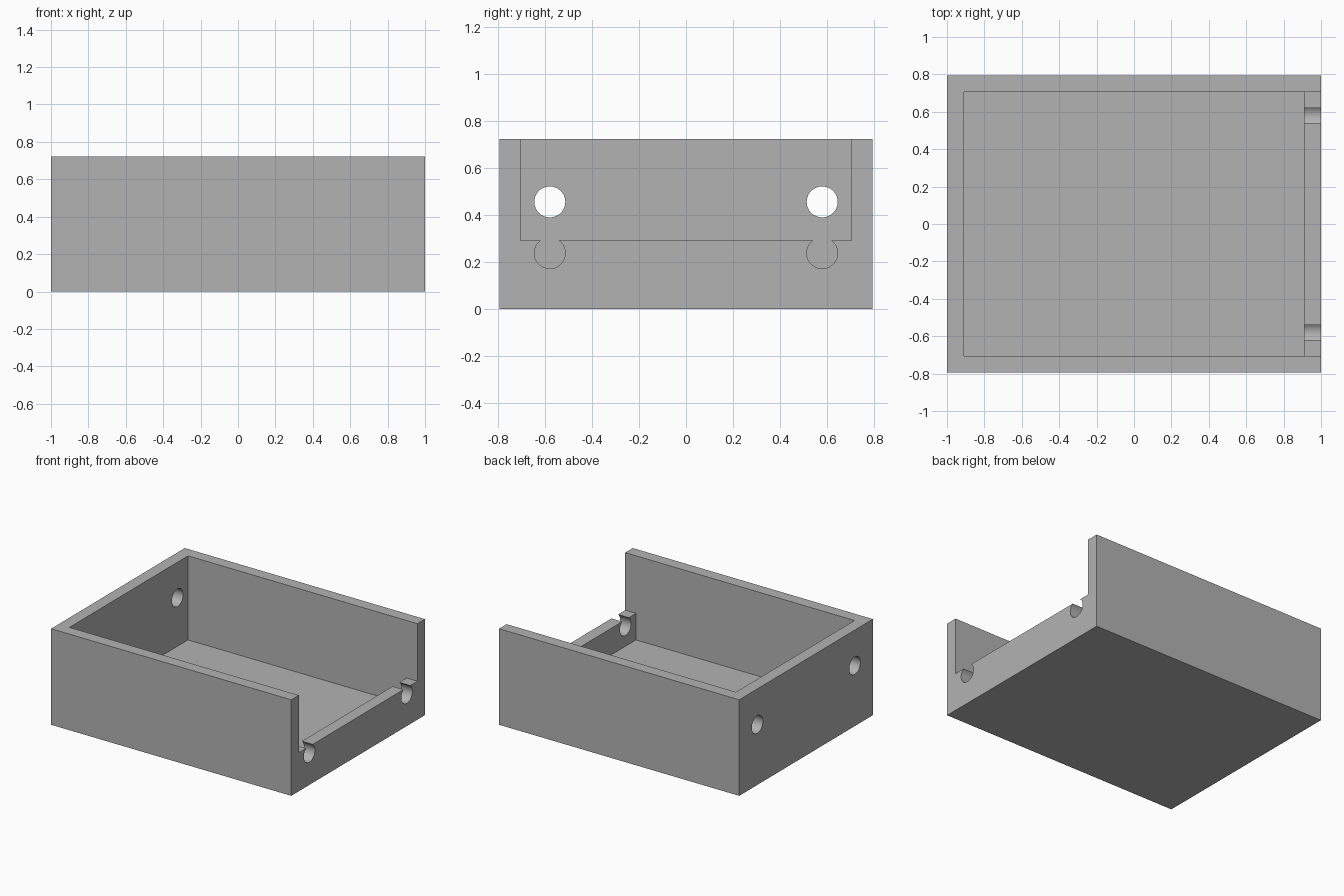
import bpy
import math

cube = bpy.data.objects.get("Cube")
if cube:
    bpy.data.objects.remove(cube, do_unlink=True)

# Overall dimensions
LENGTH, WIDTH, HEIGHT = 2.0, 1.59, 0.723
WALL = 0.09
LOW_WALL = 0.29
HOLE_Y, HOLE_R = 0.58, 0.066
HIGH_HOLE_Z, LOW_HOLE_Z = 0.455, 0.237

# Plain grey material
GREY = (0.45, 0.45, 0.45, 1.0)
grey = bpy.data.materials.new("grey")
grey.use_nodes = True
grey.diffuse_color = GREY
grey.node_tree.nodes["Principled BSDF"].inputs["Base Color"].default_value = GREY


def box(name, low, high):
    centre = [(a + b) / 2 for a, b in zip(low, high)]
    bpy.ops.mesh.primitive_cube_add(size=1, location=centre)
    obj = bpy.context.object
    obj.name = name
    obj.scale = [b - a for a, b in zip(low, high)]
    bpy.ops.object.transform_apply(location=True, rotation=True, scale=True)
    obj.data.materials.append(grey)
    return obj


def hole_cutter(name, x, y, z):
    bpy.ops.mesh.primitive_cylinder_add(
        vertices=48, radius=HOLE_R, depth=WALL * 3,
        location=(x, y, z), rotation=(0, math.pi / 2, 0))
    obj = bpy.context.object
    obj.name = name
    obj.data.materials.append(grey)
    return obj


# Solid tray body
hx, hy = LENGTH / 2, WIDTH / 2
ix, iy = hx - WALL, hy - WALL
tray = box("tray", (-hx, -hy, 0), (hx, hy, HEIGHT))

# Inner cavity and the open notch above the low left wall
cutters = [
    box("cavity_cutter", (-ix, -iy, WALL), (ix, iy, HEIGHT + 1)),
    box("notch_cutter", (0, -iy, LOW_WALL), (hx + 1, iy, HEIGHT + 1)),
]

# Round holes in the tall end wall, open-topped round slots in the low wall
for side in (-1, 1):
    cutters.append(hole_cutter("hole_cutter", -hx + WALL / 2, side * HOLE_Y, HIGH_HOLE_Z))
    cutters.append(hole_cutter("slot_cutter", hx - WALL / 2, side * HOLE_Y, LOW_HOLE_Z))

# Cut each shape out of the body, then discard the cutter
for cutter in cutters:
    cutter.hide_render = True
    bpy.context.view_layer.objects.active = tray
    mod = tray.modifiers.new("cut", "BOOLEAN")
    mod.operation = "DIFFERENCE"
    mod.solver = "EXACT"
    mod.object = cutter
    bpy.ops.object.modifier_apply(modifier=mod.name)
    bpy.data.objects.remove(cutter, do_unlink=True)

# Smooth hole walls, crisp edges
bpy.ops.object.select_all(action="DESELECT")
tray.select_set(True)
bpy.context.view_layer.objects.active = tray
bpy.ops.object.shade_smooth_by_angle(angle=math.radians(30))
